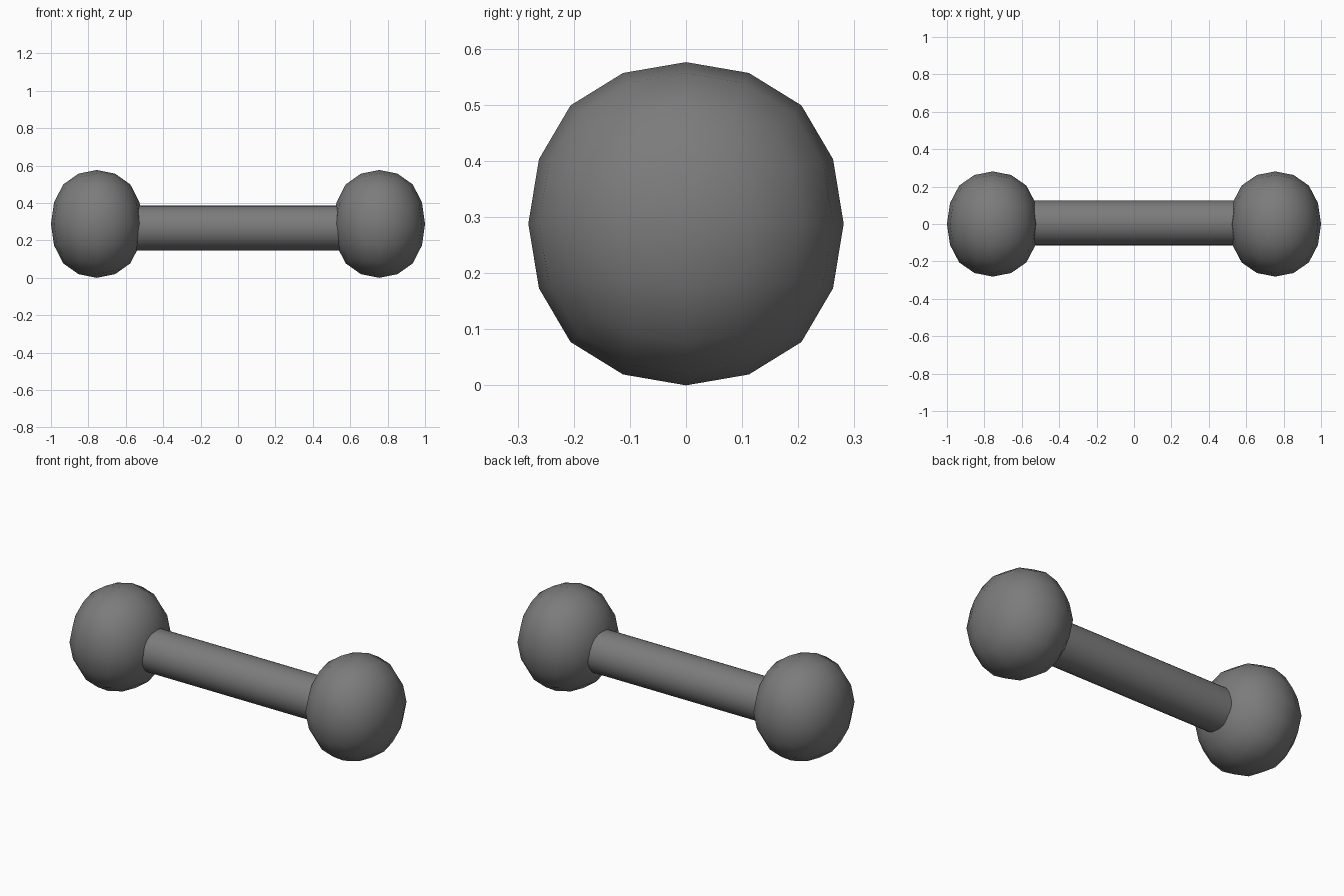
import bpy
import math

if "Cube" in bpy.data.objects:
    bpy.data.objects.remove(bpy.data.objects["Cube"])

SHRINK = 0.8785  # how far two subdivision levels pull in a cube's face centres

iron = bpy.data.materials.new("dark_iron")
iron.diffuse_color = (0.2, 0.2, 0.2, 1)
iron.use_nodes = True
iron.node_tree.nodes["Principled BSDF"].inputs["Base Color"].default_value = iron.diffuse_color


def rounded_weight(name, x):
    # Cube rounded by subdivision into a slightly squarish ball
    bpy.ops.mesh.primitive_cube_add(size=2, location=(x, 0, 0.288))
    ob = bpy.context.object
    ob.name = name
    ob.scale = (0.245 / SHRINK, 0.281 / SHRINK, 0.288 / SHRINK)
    bpy.ops.object.transform_apply(location=False, rotation=False, scale=True)
    sub = ob.modifiers.new("Round", 'SUBSURF')
    sub.levels = sub.render_levels = 2
    sub.use_limit_surface = False
    bpy.ops.object.shade_smooth()
    ob.data.materials.append(iron)


# Weights at both ends
rounded_weight("left_weight", -0.755)
rounded_weight("right_weight", 0.755)

# Handle bar running into both weights
bpy.ops.mesh.primitive_cylinder_add(vertices=32, radius=0.12, depth=1.3,
                                    location=(0, 0.006, 0.266),
                                    rotation=(0, math.pi / 2, 0))
handle = bpy.context.object
handle.name = "handle"
bpy.ops.object.shade_smooth_by_angle(angle=math.radians(30))
handle.data.materials.append(iron)
